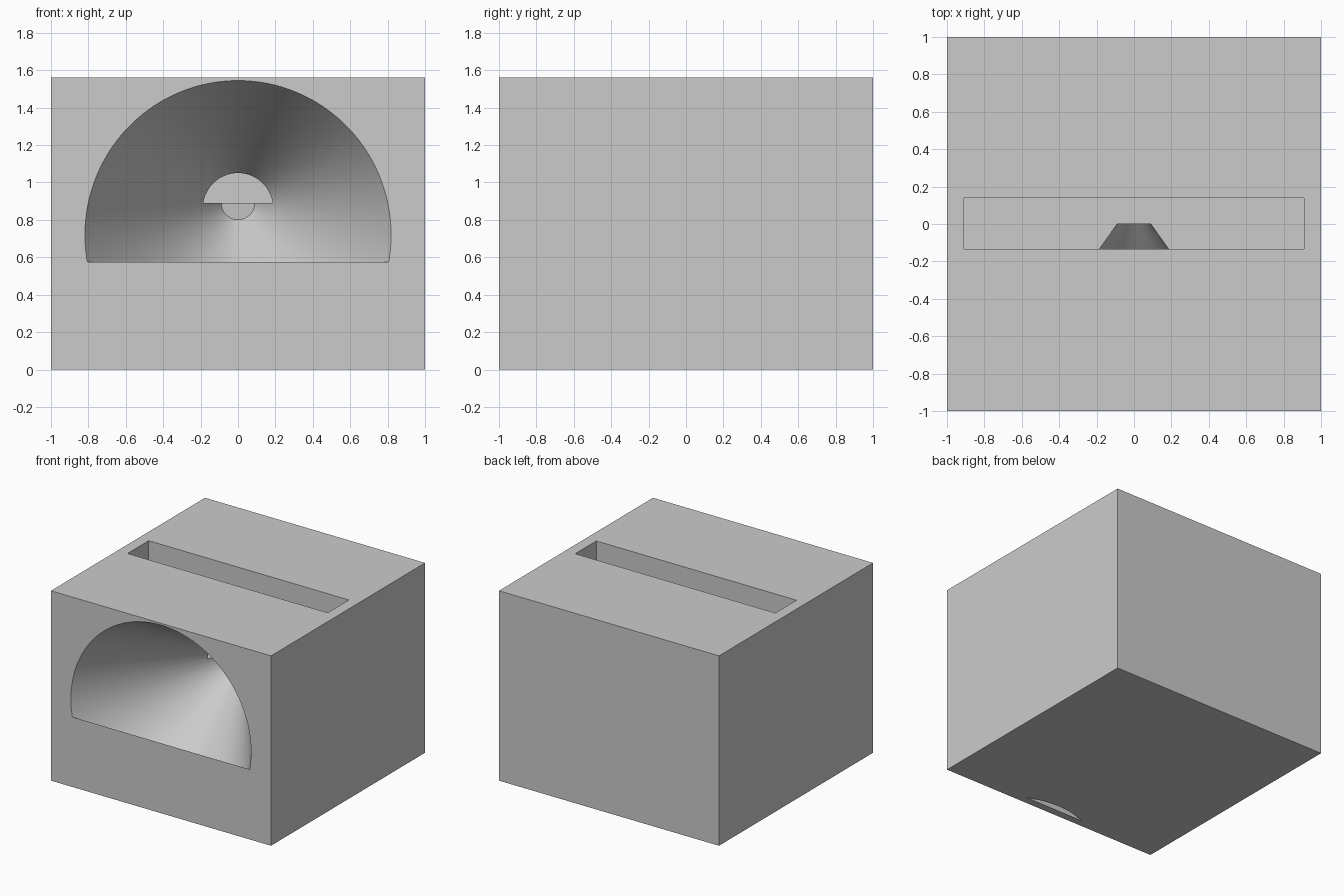
import bpy
import math
from mathutils import Vector

cube = bpy.data.objects.get("Cube")
if cube:
    bpy.data.objects.remove(cube, do_unlink=True)

grey = bpy.data.materials.new("plain_grey")
grey.use_nodes = True
colour = (0.6, 0.6, 0.6, 1)
grey.diffuse_color = colour
grey.node_tree.nodes["Principled BSDF"].inputs["Base Color"].default_value = colour


def box(name, low, high):
    """Axis-aligned box between two corners."""
    low, high = Vector(low), Vector(high)
    bpy.ops.mesh.primitive_cube_add(size=1, location=(low + high) / 2)
    ob = bpy.context.object
    ob.name = name
    ob.scale = high - low
    bpy.ops.object.transform_apply(location=True, rotation=True, scale=True)
    ob.data.materials.append(grey)
    return ob


def carve(target, cutter):
    """Subtract the cutter from the target and discard it."""
    cutter.hide_render = True
    mod = target.modifiers.new("carve", 'BOOLEAN')
    mod.operation = 'DIFFERENCE'
    mod.solver = 'EXACT'
    mod.object = cutter
    bpy.ops.object.select_all(action='DESELECT')
    target.select_set(True)
    bpy.context.view_layer.objects.active = target
    bpy.ops.object.modifier_apply(modifier=mod.name)
    bpy.data.objects.remove(cutter, do_unlink=True)


# Solid block
block = box("horn_block", (-1, -1, 0), (1, 1, 1.56))

# Conical horn, its axis dipping slightly toward the front
tilt, half_angle = math.radians(6.1), math.radians(35.85)
apex = Vector((0, 0.123, 0.903))
axis = Vector((0, -math.cos(tilt), -math.sin(tilt)))
near, far = 0.1237, 1.1515
bpy.ops.mesh.primitive_cone_add(
    vertices=160,
    radius1=near * math.tan(half_angle),
    radius2=far * math.tan(half_angle),
    depth=far - near,
    location=apex + axis * (near + far) / 2,
    rotation=axis.to_track_quat('Z', 'Y').to_euler())
horn = bpy.context.object
horn.name = "horn_cutter"
horn.data.materials.append(grey)
carve(block, horn)

# Slot in the top, meeting the narrow end of the horn
carve(block, box("slot_cutter", (-0.91, -0.135, 0.89), (0.91, 0.14, 1.7)))

# Smooth horn, crisp edges
bpy.ops.object.shade_smooth_by_angle(angle=math.radians(30))
